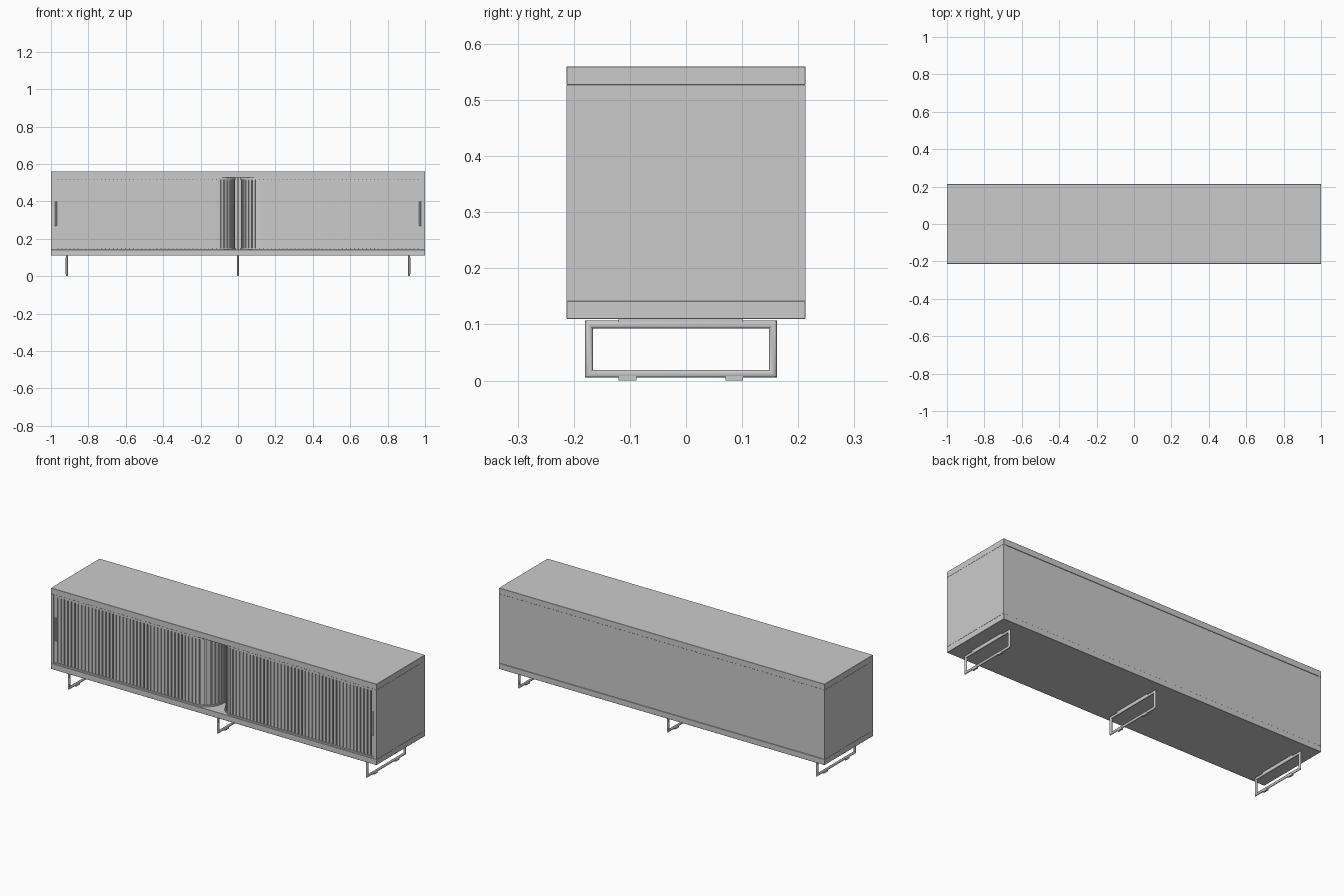
import bpy, bmesh, math

if "Cube" in bpy.data.objects:
    bpy.data.objects.remove(bpy.data.objects["Cube"])

W, D = 1.0, 0.213            # half width, half depth
Z0, Z1, Z2, Z3 = 0.11, 0.142, 0.527, 0.56


def finish(name, bm, smooth=False, mirror=False):
    bmesh.ops.recalc_face_normals(bm, faces=bm.faces)
    me = bpy.data.meshes.new(name)
    bm.to_mesh(me)
    bm.free()
    if smooth:
        me.shade_smooth()
        me.set_sharp_from_angle(angle=math.radians(35))
    ob = bpy.data.objects.new(name, me)
    bpy.context.collection.objects.link(ob)
    if mirror:
        ob.modifiers.new("mirror", 'MIRROR').use_mirror_merge = False
    return ob


def add_box(bm, lo, hi):
    vs = bmesh.ops.create_cube(bm, size=1)["verts"]
    for v in vs:
        v.co = [(a + b) / 2 + c * (b - a) for a, b, c in zip(lo, hi, v.co)]
    return vs


def box(name, lo, hi, bevel=0, mirror=False):
    bm = bmesh.new()
    add_box(bm, lo, hi)
    if bevel:
        bmesh.ops.bevel(bm, geom=bm.edges[:], offset=bevel, segments=1, affect='EDGES')
    return finish(name, bm, mirror=mirror)


# Door path: along the front from the outer end, round the centre, then inwards
X_OUT, X_ARC, X_IN, Y_FRONT, Y_END = 0.984, 0.122, 0.014, -0.211, 0.1
R = X_ARC - X_IN
L1, L2 = X_OUT - X_ARC, math.pi * R / 2
LENGTH = L1 + L2 + Y_END - (Y_FRONT + R)


def path(s, d):
    """Point at arc length s, pushed d behind the front surface."""
    if s < L1:
        return X_OUT - s, Y_FRONT + d
    if s < L1 + L2:
        a = (s - L1) / R
        return X_ARC - (R - d) * math.sin(a), Y_FRONT + R - (R - d) * math.cos(a)
    return X_IN + d, Y_FRONT + R + s - L1 - L2


def ribbon(bm, stops, d0, d1, z0, z1):
    """Solid strip following the door path."""
    rings = []
    for s in stops:
        pts = [(d0, z0), (d1, z0), (d1, z1), (d0, z1)]
        rings.append([bm.verts.new((*path(s, d), z)) for d, z in pts])
    for a, b in zip(rings, rings[1:]):
        for i in range(4):
            j = (i + 1) % 4
            bm.faces.new((a[i], a[j], b[j], b[i]))
    bm.faces.new(rings[0])
    bm.faces.new(rings[-1][::-1])


# Cabinet shell
box("top_panel", (-W, -D, Z2), (W, D, Z3), 0.001)
box("bottom_panel", (-W, -D, Z0), (W, D, Z1), 0.001)
box("side_panels", (W - 0.015, -D, Z1), (W, D, Z2), mirror=True)
box("back_panel", (-W + 0.015, D - 0.014, Z1), (W - 0.015, D - 0.003, Z2))
box("centre_divider", (-0.006, -0.09, Z1), (0.006, D - 0.014, Z2))

# Curved rails and flexible door backing
curve_stops = [0] + [L1 + L2 * i / 20 for i in range(21)] + [LENGTH]
bm = bmesh.new()
ribbon(bm, curve_stops, 0, 0.016, Z1, 0.15)
ribbon(bm, curve_stops, 0, 0.016, 0.515, Z2)
finish("door_rails", bm, smooth=True, mirror=True)
bm = bmesh.new()
ribbon(bm, curve_stops, 0.010, 0.014, 0.15, 0.515)
finish("door_backing", bm, smooth=True, mirror=True)

# Tambour slats
bm = bmesh.new()
pitch, gap, first = 0.0212, 0.0045, 0.024
for i in range(int((LENGTH - first) / pitch)):
    s = first + i * pitch
    ribbon(bm, [s, s + pitch - gap], 0.003, 0.0105, 0.151, 0.514)
ribbon(bm, [0.0, first - gap], 0.003, 0.0105, 0.151, 0.514)
finish("door_slats", bm, mirror=True)

# Handles on the outer door ends
box("door_handles", (0.969, -0.212, 0.268), (0.979, -0.206, 0.4), 0.002, mirror=True)


# Sled legs: mitred tube frame with top plate and feet
def leg(name, x):
    bm = bmesh.new()
    r, rx, n, cy, cz = 0.007, 0.006, 12, -0.009, 0.056
    hy, hz = 0.171 - r, 0.051 - r
    rings = []
    for sy, sz in ((-1, -1), (1, -1), (1, 1), (-1, 1)):
        ring = []
        for k in range(n):
            a = 2 * math.pi * k / n
            o = r * math.cos(a)
            ring.append(bm.verts.new((x + rx * math.sin(a), cy + sy * (hy + o), cz + sz * (hz + o))))
        rings.append(ring)
    for i in range(4):
        a, b = rings[i], rings[(i + 1) % 4]
        for k in range(n):
            m = (k + 1) % n
            bm.faces.new((a[k], a[m], b[m], b[k]))
    add_box(bm, (x - 0.005, -0.12, 0.102), (x + 0.005, 0.102, Z0))
    for y in (-0.12, 0.07):
        add_box(bm, (x - 0.005, y, 0), (x + 0.005, y + 0.032, 0.009))
    finish(name, bm, smooth=True)


for name, x in (("left_leg", -0.915), ("middle_leg", 0), ("right_leg", 0.915)):
    leg(name, x)
